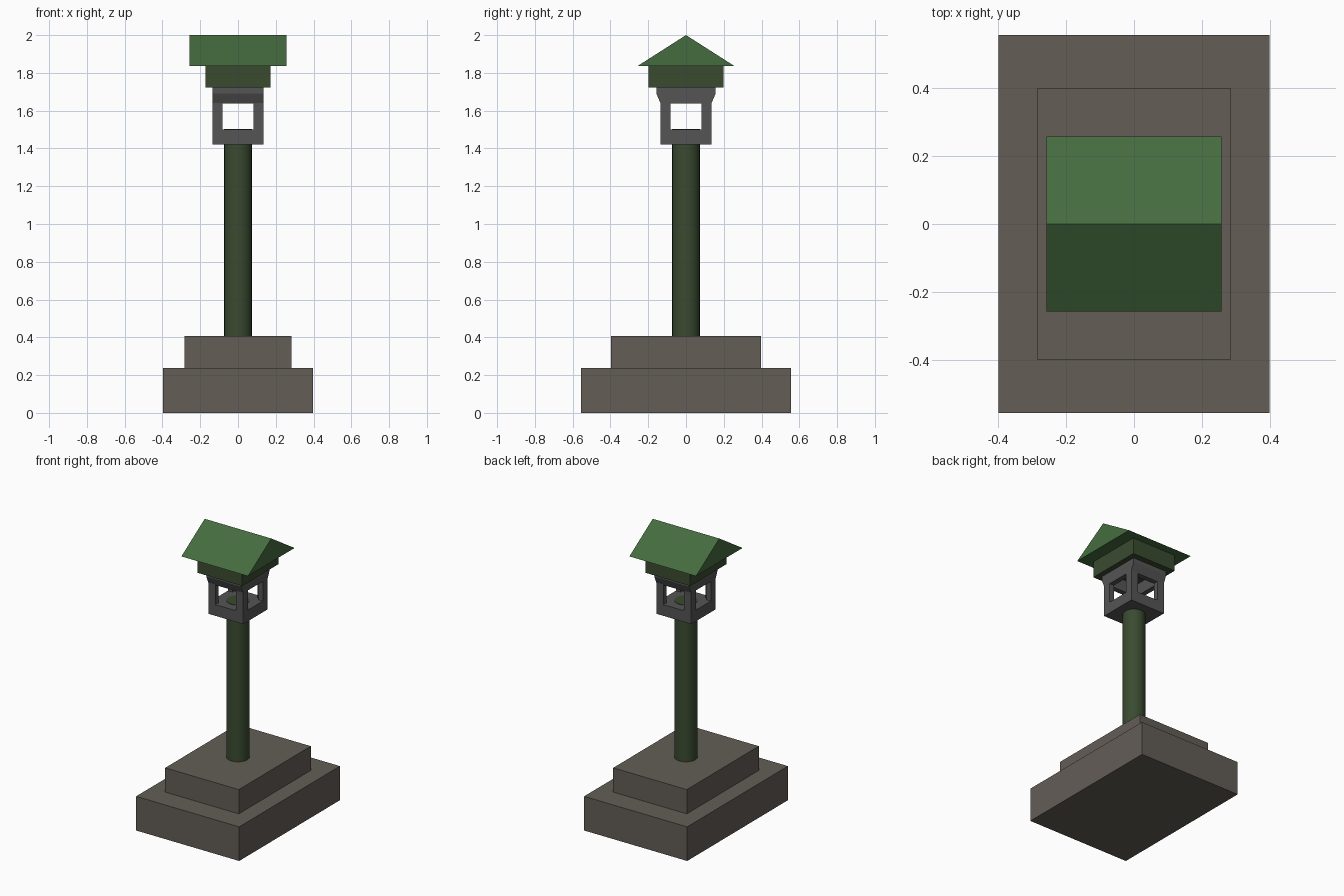
import bpy, bmesh

if "Cube" in bpy.data.objects:
    bpy.data.objects.remove(bpy.data.objects["Cube"])


def material(name, rgb):
    m = bpy.data.materials.new(name)
    m.diffuse_color = (*rgb, 1)
    m.use_nodes = True
    m.node_tree.nodes["Principled BSDF"].inputs["Base Color"].default_value = m.diffuse_color
    return m


STONE = material("stone", (0.125, 0.11, 0.094))
IRON = material("iron", (0.09, 0.09, 0.09))
DARK_GREEN = material("dark_green", (0.042, 0.07, 0.03))
ROOF_GREEN = material("roof_green", (0.06, 0.15, 0.05))


def box(name, hx, hy, z0, z1, mat=None):
    bpy.ops.mesh.primitive_cube_add(size=1, location=(0, 0, (z0 + z1) / 2))
    ob = bpy.context.object
    ob.name = name
    ob.scale = (2 * hx, 2 * hy, z1 - z0)
    bpy.ops.object.transform_apply(location=True, rotation=False, scale=True)
    if mat:
        ob.data.materials.append(mat)
    return ob


def extrude_x(name, half_profile, hx, mat):
    """Mirror a (y, z) half profile across y = 0 and extrude it along x."""
    pts = half_profile + [(-y, z) for y, z in reversed(half_profile) if y > 0]
    bm = bmesh.new()
    face = bm.faces.new([bm.verts.new((-hx, y, z)) for y, z in pts])
    geom = bmesh.ops.extrude_face_region(bm, geom=[face])["geom"]
    verts = [g for g in geom if isinstance(g, bmesh.types.BMVert)]
    bmesh.ops.translate(bm, verts=verts, vec=(2 * hx, 0, 0))
    bmesh.ops.recalc_face_normals(bm, faces=bm.faces)
    me = bpy.data.meshes.new(name)
    bm.to_mesh(me)
    bm.free()
    me.materials.append(mat)
    ob = bpy.data.objects.new(name, me)
    bpy.context.collection.objects.link(ob)
    return ob


# Stepped plinth
box("plinth_base", 0.398, 0.555, 0, 0.238, STONE)
box("plinth_step", 0.284, 0.397, 0.238, 0.407, STONE)

# Round column, its top showing in the lantern floor
bpy.ops.mesh.primitive_cylinder_add(vertices=32, radius=0.073, depth=1.102,
                                    location=(0, 0, 0.951))
column = bpy.context.object
column.name = "column"
column.data.materials.append(DARK_GREEN)
bpy.ops.object.shade_smooth_by_angle()

# Lantern housing, flared at front and back
lantern = extrude_x("lantern", [(0.135, 1.422), (0.135, 1.64),
                                (0.157, 1.69), (0.157, 1.722)], 0.135, IRON)

# Hollow inside and square windows through all four sides
cutters = [box("hollow_cutter", 0.1, 0.1, 1.5, 1.8),
           box("front_window_cutter", 0.081, 0.4, 1.5, 1.637),
           box("side_window_cutter", 0.4, 0.081, 1.5, 1.637)]
bpy.context.view_layer.objects.active = lantern
for c in cutters:
    c.hide_render = True
    mod = lantern.modifiers.new("cut", "BOOLEAN")
    mod.operation = "DIFFERENCE"
    mod.solver = "EXACT"
    mod.object = c
    bpy.ops.object.modifier_apply(modifier=mod.name)
for c in cutters:
    bpy.data.objects.remove(c)

# Cap block and gabled roof
box("cap_block", 0.172, 0.199, 1.722, 1.837, DARK_GREEN)
extrude_x("roof", [(0.257, 1.836), (0, 2.0)], 0.257, ROOF_GREEN)
